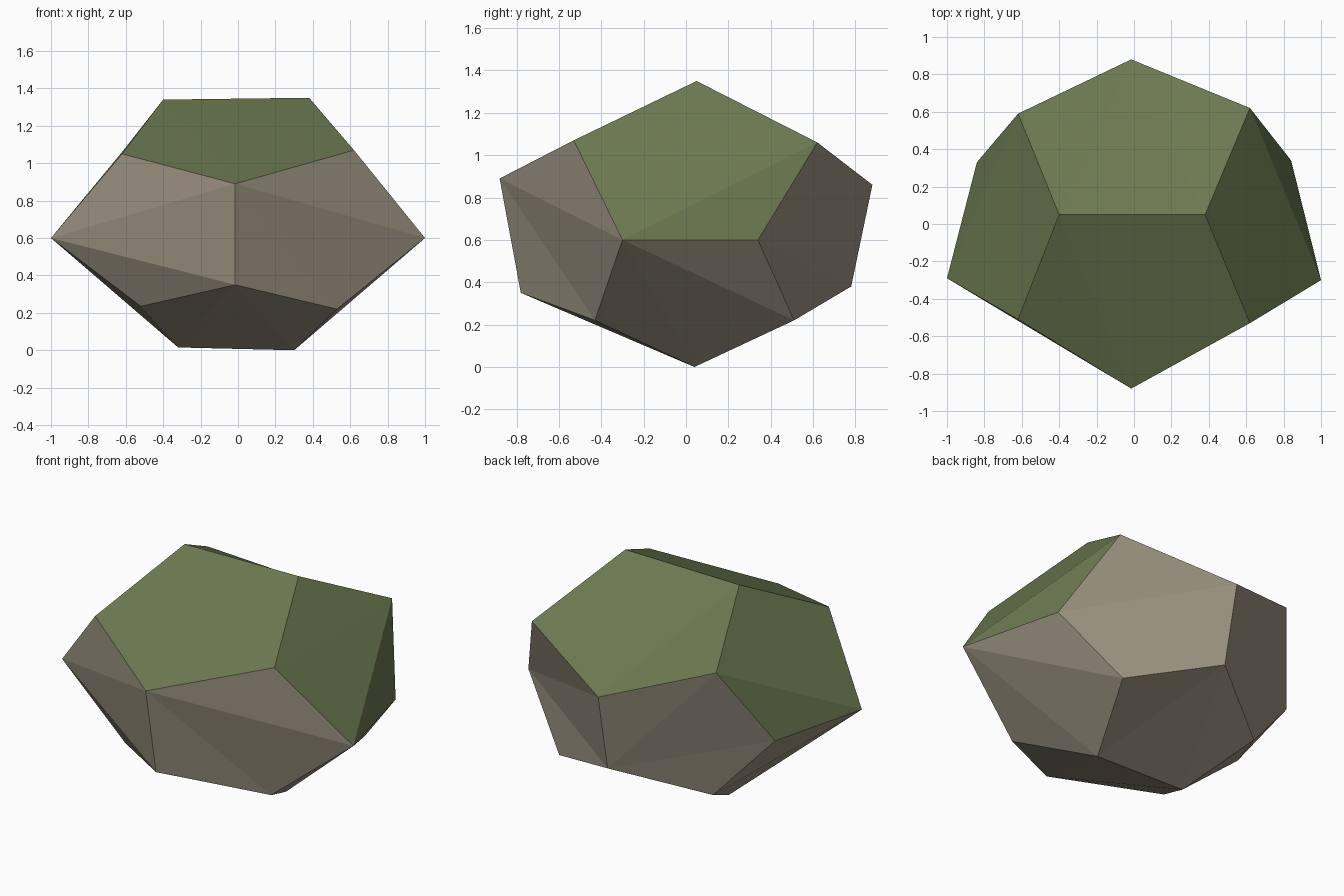
import bpy, bmesh

if "Cube" in bpy.data.objects:
    bpy.data.objects.remove(bpy.data.objects["Cube"])

# Corner points of a slightly warped twelve-sided boulder
corners = {
    # top ridge
    "A": (-.40, .05, 1.34), "B": (.38, .05, 1.35),
    # shoulders
    "C": (-.62, -.51, 1.05), "D": (.62, -.53, 1.07),
    "E": (.62, .62, 1.06), "F": (-.62, .59, 1.06),
    # upper front and back points
    "G": (-.015, -.88, .89), "H": (-.015, .88, .86),
    # waist
    "I": (-1, -.29, .60), "J": (1, -.30, .60),
    "K": (.84, .34, .60), "L": (-.84, .33, .60),
    # lower front and back points
    "M": (-.015, -.78, .35), "N": (-.01, .78, .38),
    # lower shoulders
    "O": (-.52, -.36, .235), "P": (.53, -.43, .22),
    "Q": (.51, .51, .22), "R": (-.50, .45, .22),
    # bottom ridge
    "S": (-.32, .04, .015), "T": (.30, .04, 0),
}
# Five-sided facets, each split as a fan from its first corner
moss_facets = ["GDBAC", "HFABE", "FACIL", "EKJDB"]
stone_facets = ["IOMGC", "GMPJD", "KEHNQ", "NHFLR",
                "ILRSO", "JPTQK", "MOSTP", "NQTSR"]


def material(name, color):
    m = bpy.data.materials.new(name)
    m.diffuse_color = (*color, 1)
    m.use_nodes = True
    m.node_tree.nodes["Principled BSDF"].inputs["Base Color"].default_value = m.diffuse_color
    return m


bm = bmesh.new()
verts = {k: bm.verts.new(p) for k, p in corners.items()}
for index, facets in enumerate((stone_facets, moss_facets)):
    for ring in facets:
        for i in range(1, 4):
            face = bm.faces.new([verts[c] for c in (ring[0], ring[i], ring[i + 1])])
            face.material_index = index
bmesh.ops.recalc_face_normals(bm, faces=bm.faces[:])

mesh = bpy.data.meshes.new("mossy_boulder")
bm.to_mesh(mesh)
bm.free()
mesh.materials.append(material("warm grey stone", (.34, .30, .225)))
mesh.materials.append(material("moss green", (.147, .192, .08)))
boulder = bpy.data.objects.new("mossy_boulder", mesh)
bpy.context.collection.objects.link(boulder)
